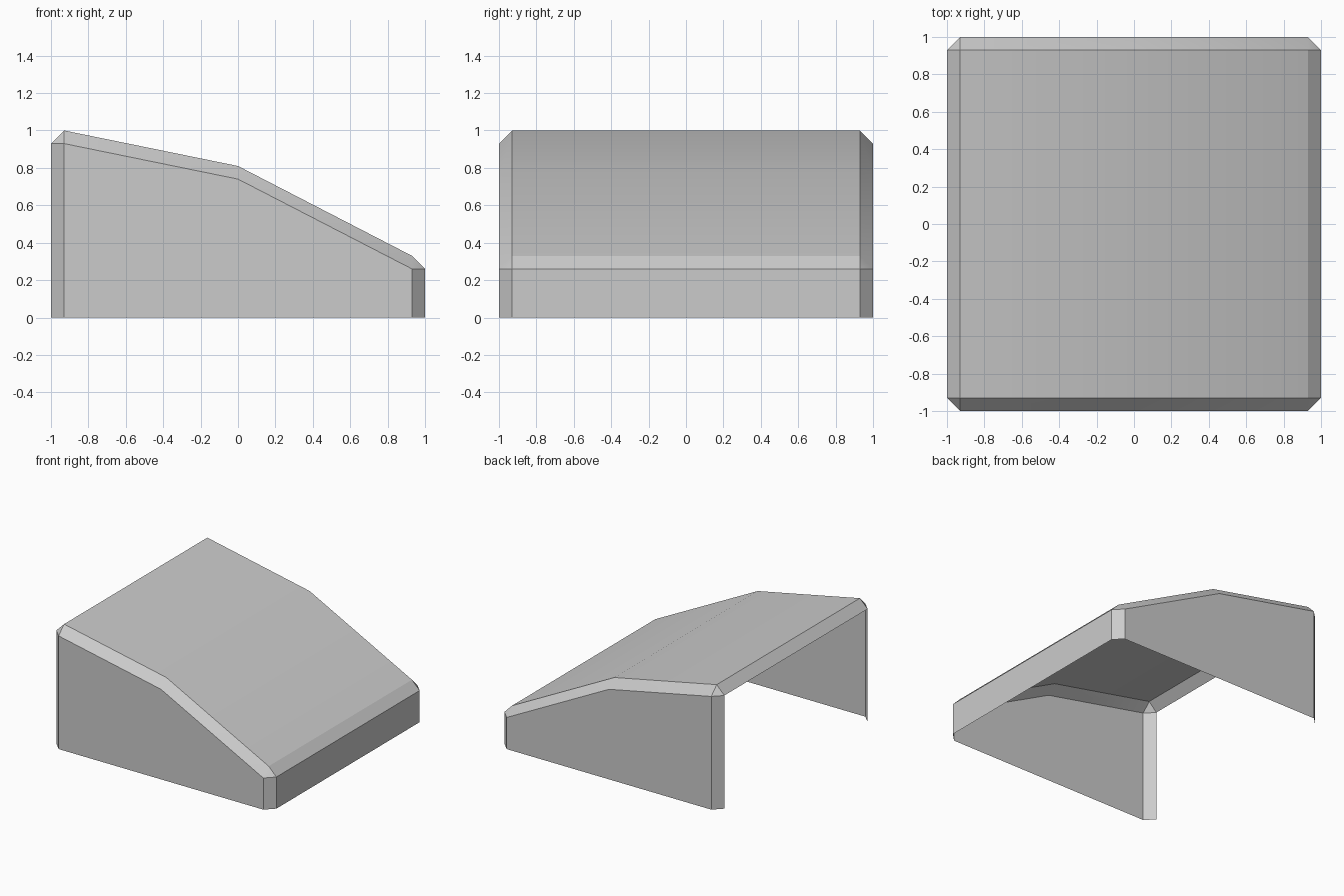
import bpy, bmesh, math
from mathutils import Vector

if "Cube" in bpy.data.objects:
    bpy.data.objects.remove(bpy.data.objects["Cube"])

CUT = 0.07                 # chamfer size
IN = 1 - CUT               # inner edge of the chamfers
PROFILE = [(-IN, 1.0), (0, 0.81), (IN, 0.33)]   # roof line, x and z

grey = bpy.data.materials.new("plain_grey")
grey.use_nodes = True
colour = (0.6, 0.6, 0.6, 1)
grey.diffuse_color = colour
grey.node_tree.nodes["Principled BSDF"].inputs["Base Color"].default_value = colour

bm = bmesh.new()


def face(*points):
    """Add a face that looks away from the middle of the shell."""
    f = bm.faces.new([bm.verts.new(p) for p in points])
    f.normal_update()
    if f.normal.dot(f.calc_center_median() - Vector((0, 0, 0.2))) < 0:
        f.normal_flip()


# Bent roof panels
for (xa, za), (xb, zb) in zip(PROFILE, PROFILE[1:]):
    face((xa, -IN, za), (xb, -IN, zb), (xb, IN, zb), (xa, IN, za))

for side in (-1, 1):
    # Side wall with its sloping chamfer along the roof
    eave = [(x, side, z - CUT) for x, z in PROFILE]
    face((-IN, side, 0), *eave, (IN, side, 0))
    for (xa, za), (xb, zb) in zip(PROFILE, PROFILE[1:]):
        face((xa, side * IN, za), (xb, side * IN, zb),
             (xb, side, zb - CUT), (xa, side, za - CUT))
    # Upright corner chamfers and the small triangles above them
    for end, (x, z) in ((-1, PROFILE[0]), (1, PROFILE[-1])):
        low = z - CUT
        face((x, side, 0), (end, side * IN, 0), (end, side * IN, low), (x, side, low))
        face((x, side, low), (end, side * IN, low), (x, side * IN, z))

# Chamfers across both ends of the roof
for end, (x, z) in ((-1, PROFILE[0]), (1, PROFILE[-1])):
    face((x, -IN, z), (x, IN, z), (end, IN, z - CUT), (end, -IN, z - CUT))

# Low end wall; the tall end and the underside stay open
low = PROFILE[-1][1] - CUT
face((1, -IN, 0), (1, IN, 0), (1, IN, low), (1, -IN, low))

bmesh.ops.remove_doubles(bm, verts=bm.verts, dist=0.0001)
mesh = bpy.data.meshes.new("sloped_cover")
bm.to_mesh(mesh)
bm.free()
mesh.materials.append(grey)
cover = bpy.data.objects.new("sloped_cover", mesh)
bpy.context.collection.objects.link(cover)

# Soft bend along the roof, crisp chamfers
bpy.ops.object.select_all(action="DESELECT")
cover.select_set(True)
bpy.context.view_layer.objects.active = cover
bpy.ops.object.shade_smooth_by_angle(angle=math.radians(17))
